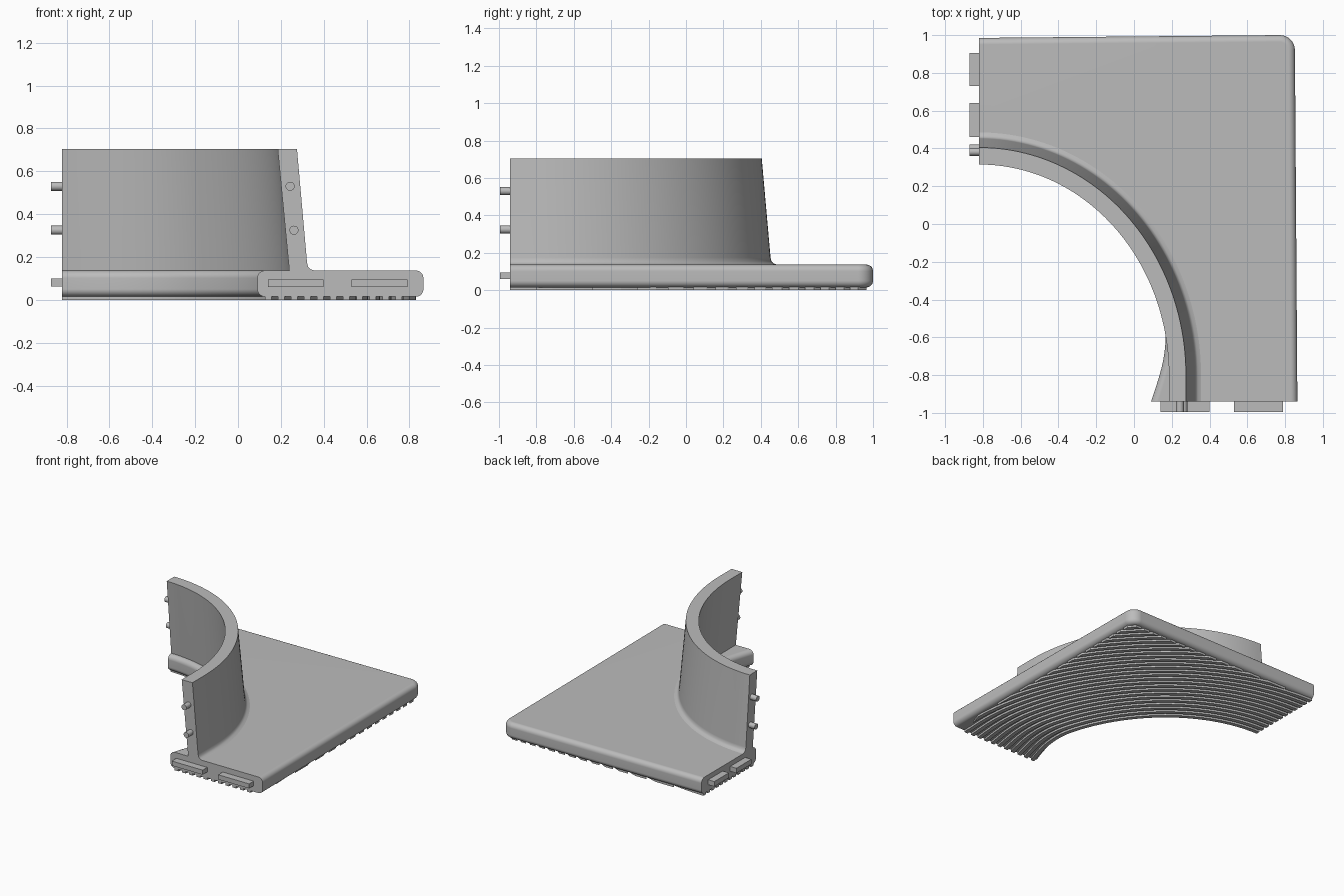
import bpy, bmesh, math
from mathutils import Matrix, Vector

old = bpy.data.objects.get("Cube")
if old:
    bpy.data.objects.remove(old, do_unlink=True)

CX, CY = -0.82, -0.80        # centre of the curved edge
END_Y = -0.94                # front joining face
LIM_X, LIM_Y = 0.83, 0.965   # extent of the underside ribs

grey = bpy.data.materials.new("plain grey")
grey.use_nodes = True
COLOUR = (0.5, 0.5, 0.5, 1)
grey.diffuse_color = COLOUR
grey.node_tree.nodes["Principled BSDF"].inputs["Base Color"].default_value = COLOUR


def finish(name, bm, smooth=True):
    bmesh.ops.recalc_face_normals(bm, faces=bm.faces)
    mesh = bpy.data.meshes.new(name)
    bm.to_mesh(mesh)
    bm.free()
    obj = bpy.data.objects.new(name, mesh)
    bpy.context.collection.objects.link(obj)
    mesh.materials.append(grey)
    if smooth:
        bpy.ops.object.select_all(action='DESELECT')
        obj.select_set(True)
        bpy.context.view_layer.objects.active = obj
        bpy.ops.object.shade_smooth_by_angle(angle=math.radians(32))
        obj.modifiers.new("even_normals", 'WEIGHTED_NORMAL').keep_sharp = True
    return obj


def span(r):
    """Angles between which a curve of size r stays inside the plate."""
    b = r + 0.11
    return (math.acos(min(1, (LIM_X - CX) / r)),
            math.asin(min(1, (LIM_Y - CY) / b)))


def path(r, flare=0.0, straight=True, n=48):
    """Plan curve from the front end round to the left end."""
    t0, t1 = span(r)
    pts = []
    if straight:
        pts = [(CX + r, END_Y + (CY - END_Y) * i / 4) for i in range(4)]
    for i in range(n + 1):
        t = t0 + (t1 - t0) * i / n
        pts.append((CX + r * math.cos(t), CY + (r + 0.11) * math.sin(t)))
    # the curve widens inward near the front end
    out = []
    for x, y in pts:
        u = max(0, (-0.47 - y) / 0.47)
        out.append((x - flare * u ** 1.5, y))
    return out


def sweep(bm, profile, flare=0.0, straight=True):
    """Carry a closed (size, height) profile along the plan curve."""
    rows = [[bm.verts.new((x, y, z)) for x, y in path(r, flare, straight)]
            for r, z in profile]
    for a, b in zip(rows, rows[1:] + rows[:1]):
        for i in range(len(a) - 1):
            bm.faces.new((a[i], a[i + 1], b[i + 1], b[i]))
    for k in (0, -1):
        bm.faces.new([row[k] for row in rows])


# Base plate: one rounded outer corner, curved inner edge, flat joining ends
FLARE = 0.11
outline = path(1.02, FLARE)
outline.append((CX, 0.985))
R = 0.08
for i in range(9):
    t = math.pi / 2 * (1 - i / 8)
    outline.append((0.852 - R + R * math.cos(t), 1 - R + R * math.sin(t)))
outline.append((0.865, END_Y))
bm = bmesh.new()
face = bm.faces.new([bm.verts.new((x, y, 0.015)) for x, y in outline])
top = bmesh.ops.extrude_face_region(bm, geom=[face])["geom"]
bmesh.ops.translate(bm, vec=(0, 0, 0.122),
                    verts=[v for v in top if isinstance(v, bmesh.types.BMVert)])


def on_end(e):
    return (all(abs(v.co.x - CX) < 1e-4 for v in e.verts)
            or all(abs(v.co.y - END_Y) < 1e-4 for v in e.verts))


rims = [e for e in bm.edges
        if abs(e.verts[0].co.z - e.verts[1].co.z) < 1e-4 and not on_end(e)]
bmesh.ops.bevel(bm, geom=rims, offset=0.035, segments=5, profile=0.5,
                affect='EDGES', clamp_overlap=True)
finish("base_plate", bm)

# Leaning curved wall with a fillet at its foot
bm = bmesh.new()
sweep(bm, [(1.065, 0.10), (1.06, 0.13), (1.005, 0.705), (1.095, 0.705),
           (1.142, 0.175), (1.147, 0.155), (1.158, 0.143), (1.178, 0.136),
           (1.178, 0.10)])
finish("curved_wall", bm)

# Grip ribs following the curve on the underside
bm = bmesh.new()
r, step, width = 1.05, 0.052, 0.03
while True:
    t0, t1 = span(r + width)
    if t1 - t0 < 0.02:
        break
    fade = FLARE * max(0, 1 - (r - 1.02) / 0.64)
    sweep(bm, [(r, 0), (r + width, 0), (r + width, 0.03), (r, 0.03)],
          fade, straight=t0 == 0)
    r += step
finish("underside_ribs", bm, smooth=False)


def tab(name, lo, hi):
    lo, hi = Vector(lo), Vector(hi)
    bm = bmesh.new()
    bmesh.ops.create_cube(bm, size=1, matrix=Matrix.Translation((lo + hi) / 2)
                          @ Matrix.Diagonal((*(hi - lo), 1)))
    finish(name, bm, smooth=False)


def pin(name, centre, axis):
    bm = bmesh.new()
    turn = Matrix.Rotation(math.pi / 2, 4, axis)
    bmesh.ops.create_cone(bm, cap_ends=True, segments=24, radius1=0.021,
                          radius2=0.021, depth=0.09,
                          matrix=Matrix.Translation(centre) @ turn)
    finish(name, bm)


# Joining tabs and pins on both ends
for i, (a, b) in enumerate([(0.14, 0.40), (0.53, 0.79)]):
    tab(f"front_tab_{i + 1}", (a, -0.995, 0.06), (b, -0.92, 0.095))
for i, (a, b) in enumerate([(0.46, 0.64), (0.73, 0.905)]):
    tab(f"side_tab_{i + 1}", (-0.872, a, 0.063), (-0.80, b, 0.1))
for i, (off, z) in enumerate([(0.0, 0.53), (0.018, 0.325)]):
    pin(f"front_pin_{i + 1}", (0.243 + off, -0.95, z), 'X')
    pin(f"side_pin_{i + 1}", (-0.827, 0.382 + off, z), 'Y')
